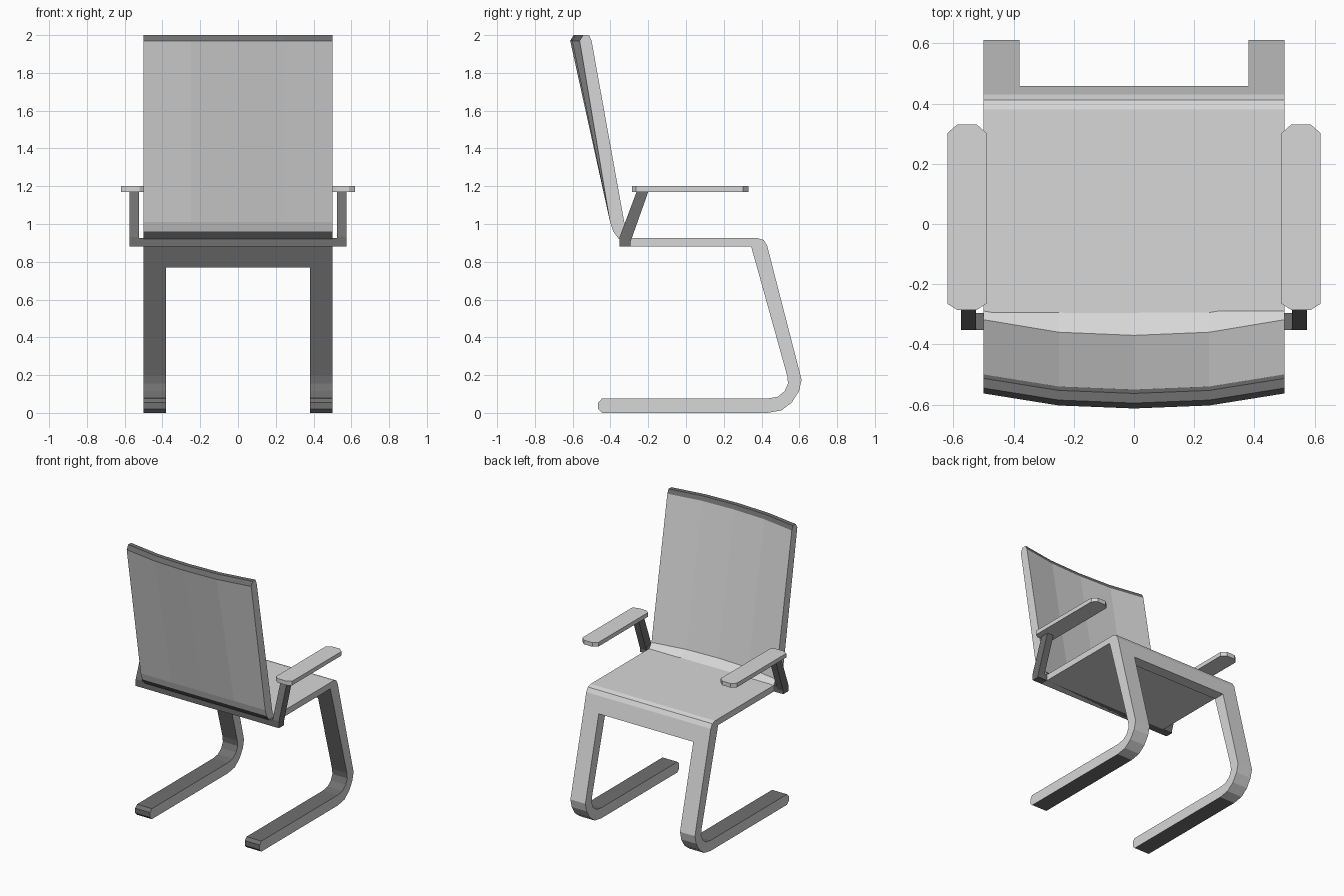
import bpy, bmesh
from mathutils import Vector

if "Cube" in bpy.data.objects:
    bpy.data.objects.remove(bpy.data.objects["Cube"])


def material(name, v):
    m = bpy.data.materials.new(name)
    m.diffuse_color = (v, v, v, 1)
    m.use_nodes = True
    m.node_tree.nodes["Principled BSDF"].inputs["Base Color"].default_value = m.diffuse_color
    return m


LIGHT = material("light grey", 0.68)
DARK = material("dark grey", 0.16)


def loft(name, rings, dark_rule):
    """Closed solid through a list of equal rings; dark_rule(normal, centre) picks the dark faces."""
    bm = bmesh.new()
    vs = [[bm.verts.new(p) for p in ring] for ring in rings]
    n = len(vs[0])
    for a, b in zip(vs, vs[1:]):
        for i in range(n):
            j = (i + 1) % n
            bm.faces.new((a[i], a[j], b[j], b[i]))
    bm.faces.new(vs[0])
    bm.faces.new(vs[-1])
    bmesh.ops.recalc_face_normals(bm, faces=bm.faces)
    for f in bm.faces:
        f.normal_update()
        f.material_index = int(dark_rule(f.normal, f.calc_center_median()))
    me = bpy.data.meshes.new(name)
    bm.to_mesh(me)
    bm.free()
    me.materials.append(LIGHT)
    me.materials.append(DARK)
    ob = bpy.data.objects.new(name, me)
    bpy.context.collection.objects.link(ob)
    return ob


def extrude_x(name, profile, x0, x1, rule):
    return loft(name, [[(x, y, z) for y, z in profile] for x in (x0, x1)], rule)


def always(n, c):
    return True


def never(n, c):
    return False


# seat slab with rounded front edge and the full-width apron
seat = [(-0.35, 0.88), (-0.35, 0.925), (0.38, 0.925), (0.412, 0.915), (0.43, 0.885),
        (0.459, 0.77), (0.376, 0.77), (0.345, 0.88)]
extrude_x("seat", seat, -0.5, 0.5, lambda n, c: n.y < -0.3)

# cantilever legs running back along the floor
leg = [(0.459, 0.77), (0.612, 0.175), (0.598, 0.115), (0.56, 0.055), (0.505, 0.013), (0.43, 0.0),
       (-0.445, 0.0), (-0.465, 0.02), (-0.465, 0.055), (-0.445, 0.076),
       (0.43, 0.076), (0.485, 0.085), (0.522, 0.115), (0.54, 0.155), (0.536, 0.195), (0.376, 0.77)]


def leg_dark(n, c):
    if abs(n.x) > 0.5:
        return False
    return n.y < -0.2 or n.z < -0.99 or (n.z > 0.5 and c.z < 0.3)


# flat-topped armrest outline with clipped corners
arm = [(0.49, -0.265), (0.522, -0.285), (0.588, -0.285), (0.62, -0.265),
       (0.62, 0.302), (0.588, 0.33), (0.522, 0.33), (0.49, 0.302)]
post = [(-0.352, 0.88), (-0.303, 0.88), (-0.2, 1.17), (-0.262, 1.17), (-0.352, 0.93)]

for side, s in (("left", -1), ("right", 1)):
    extrude_x(side + "_leg", leg, s * 0.38, s * 0.5, leg_dark)
    loft(side + "_armrest", [[(s * x, y, z) for x, y in arm] for z in (1.17, 1.2)], never)
    extrude_x(side + "_arm_post", post, s * 0.525, s * 0.575, always)

# crossbar carrying the arm posts
bar = [(-0.352, 0.88), (-0.295, 0.88), (-0.295, 0.925), (-0.352, 0.925)]
extrude_x("crossbar", bar, -0.575, 0.575, always)

# curved backrest: (y, z, bow depth at the middle)
back = [(-0.285, 0.92, 0), (-0.318, 0.96, 0.052), (-0.5, 1.97, 0.05), (-0.513, 2.0, 0.05),
        (-0.545, 2.0, 0.05), (-0.563, 1.97, 0.05), (-0.402, 1.01, 0.0), (-0.385, 0.96, 0.0),
        (-0.355, 0.92, 0)]
stations = [(-0.5, 0), (-0.25, 0.8), (0, 1), (0.25, 0.8), (0.5, 0)]
loft("backrest", [[(x, y - b * k, z) for y, z, b in back] for x, k in stations],
     lambda n, c: abs(n.x) < 0.5 and (c.z > 1.95 or (c.z < 0.95 and n.y < 0)))
